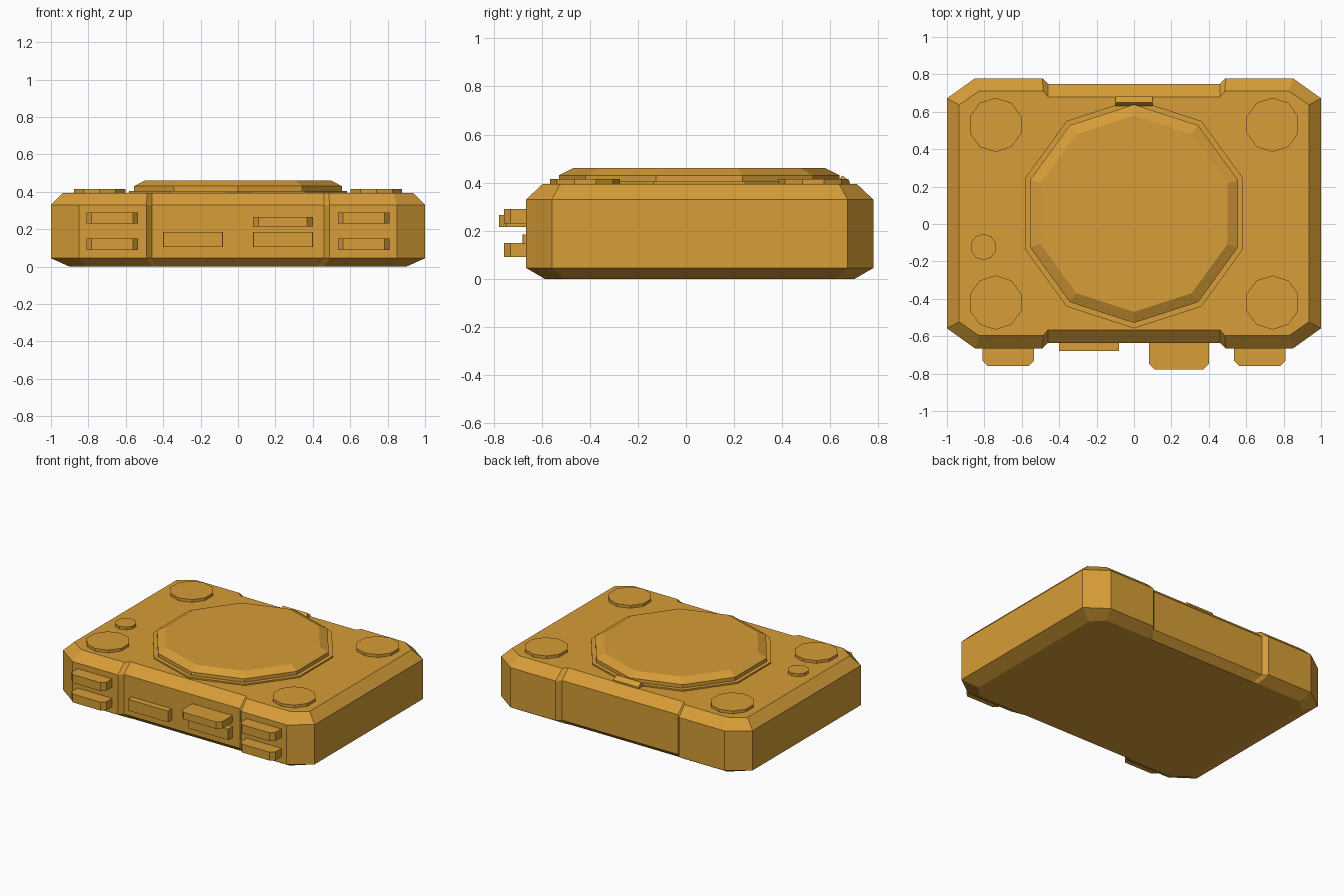
import bpy, bmesh, math

cube = bpy.data.objects.get("Cube")
if cube:
    bpy.data.objects.remove(cube, do_unlink=True)

ochre = bpy.data.materials.new("ochre")
ochre.use_nodes = True
colour = (0.68, 0.337, 0.038, 1)
ochre.diffuse_color = colour
ochre.node_tree.nodes["Principled BSDF"].inputs["Base Color"].default_value = colour


def loft(name, rings):
    """Skin a stack of equal-length rings and cap both ends."""
    bm = bmesh.new()
    loops = [[bm.verts.new(p) for p in ring] for ring in rings]
    n = len(loops[0])
    for low, high in zip(loops, loops[1:]):
        for i in range(n):
            j = (i + 1) % n
            bm.faces.new((low[i], low[j], high[j], high[i]))
    bm.faces.new(loops[0][::-1])
    bm.faces.new(loops[-1])
    bmesh.ops.recalc_face_normals(bm, faces=bm.faces)
    mesh = bpy.data.meshes.new(name)
    bm.to_mesh(mesh)
    bm.free()
    mesh.materials.append(ochre)
    obj = bpy.data.objects.new(name, mesh)
    bpy.context.collection.objects.link(obj)
    return obj


def decagon(x, y, r, z):
    return [(x + r * math.sin(i * math.pi / 5), y + r * math.cos(i * math.pi / 5), z)
            for i in range(10)]


MID = 0.057  # middle of the case in y


def case_ring(z, side, corner_y, corner_x, edge, step_x, notch_x, notch):
    quarter = [(side, corner_y), (corner_x, edge), (step_x, edge), (notch_x, notch)]
    half = quarter + [(-x, y) for x, y in quarter[::-1]]
    return [(x, MID + y, z) for x, y in half + [(-x, -y) for x, y in half]]


# Case with cut corners, shallow front and back recesses and sloped rims
loft("case", [
    case_ring(0.0, 0.90, 0.56, 0.82, 0.645, 0.46, 0.43, 0.64),
    case_ring(0.045, 1.0, 0.615, 0.85, 0.722, 0.49, 0.46, 0.692),
    case_ring(0.33, 1.0, 0.615, 0.85, 0.722, 0.49, 0.46, 0.692),
    case_ring(0.395, 0.935, 0.58, 0.83, 0.653, 0.485, 0.46, 0.623),
])

# Round lid on the top, with a thin surround
loft("lid_surround", [decagon(0, 0.055, 0.613, z) for z in (0.385, 0.405)])
loft("lid", [decagon(0, 0.055, r, z)
             for r, z in ((0.584, 0.39), (0.584, 0.43), (0.525, 0.46))])

# Corner caps and the small button
for side, x in (("left", 0.74), ("right", -0.74)):
    for end, y in (("front", -0.42), ("back", 0.53)):
        loft(f"{end}_{side}_cap", [decagon(x, y, 0.145, z) for z in (0.385, 0.415)])
loft("small_button", [decagon(-0.805, -0.123, 0.07, z) for z in (0.385, 0.415)])

# Lid latch at the back
latch = [(0.63, 0.385), (0.63, 0.405), (0.65, 0.43), (0.682, 0.405), (0.682, 0.385)]
loft("lid_latch", [[(x, y, z) for y, z in latch] for x in (-0.1, 0.1)])


def plug(name, x0, x1, z0, z1, front, cut):
    """Flat block on the front with cut outer corners."""
    back = -0.60
    plan = [(x0, back), (x0, front + cut), (x0 + cut, front),
            (x1 - cut, front), (x1, front + cut), (x1, back)]
    loft(name, [[(x, y, z) for x, y in plan] for z in (z0, z1)])


# Front plugs and plates
for side, x0, x1 in (("left", 0.535, 0.81), ("right", -0.81, -0.535)):
    plug(f"lower_{side}_plug", x0, x1, 0.09, 0.15, -0.758, 0.027)
    plug(f"upper_{side}_plug", x0, x1, 0.23, 0.29, -0.758, 0.027)
plug("centre_plug", 0.08, 0.4, 0.215, 0.265, -0.777, 0.03)
plug("left_plate", 0.08, 0.4, 0.105, 0.185, -0.68, 0.002)
plug("right_plate", -0.4, -0.08, 0.105, 0.185, -0.68, 0.002)
